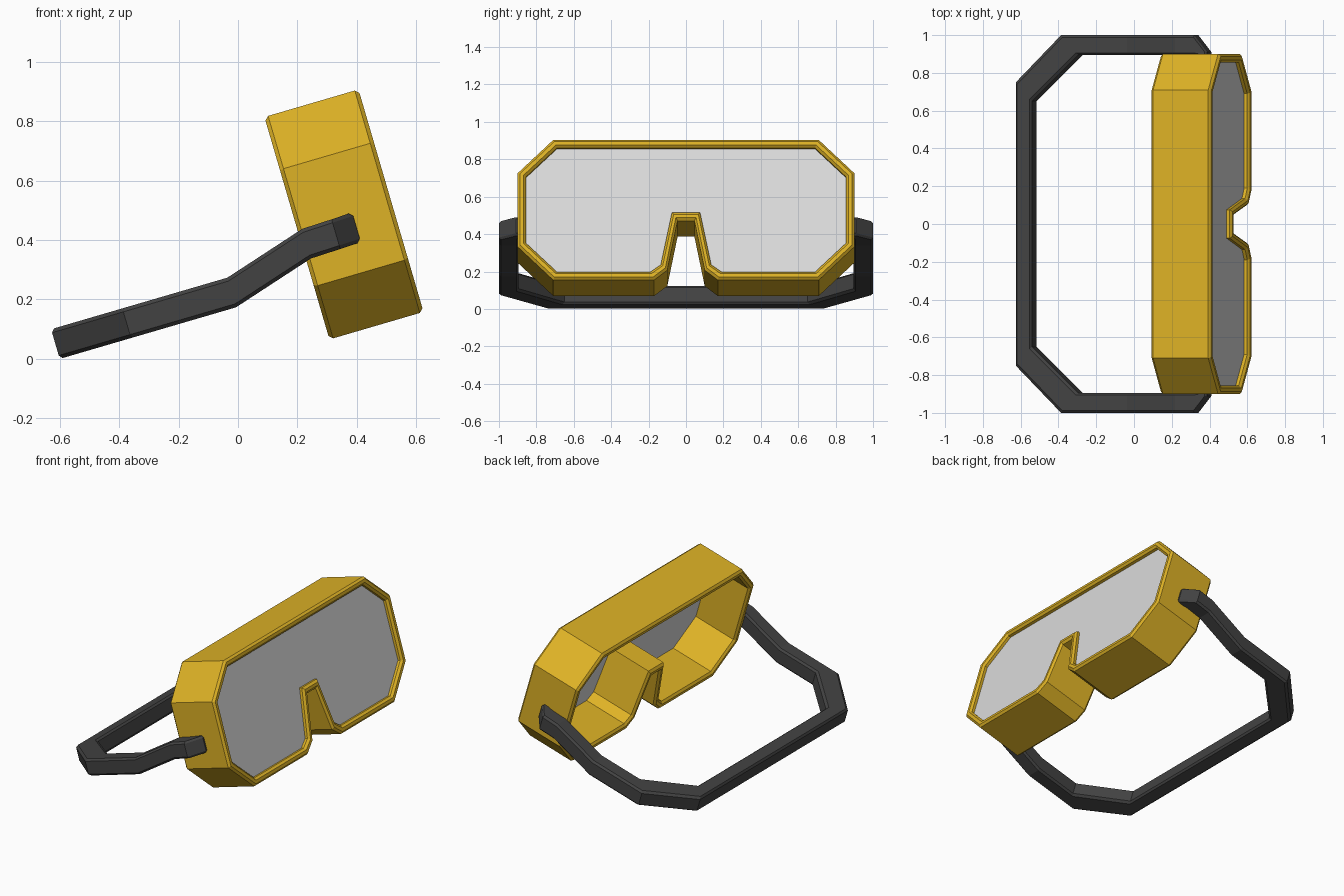
import bpy
import bmesh
import math
from mathutils import Matrix

cube = bpy.data.objects.get("Cube")
if cube:
    bpy.data.objects.remove(cube, do_unlink=True)

TILT = Matrix.Rotation(-math.radians(16.3), 4, 'Y')


def material(name, rgb, roughness):
    mat = bpy.data.materials.new(name)
    mat.use_nodes = True
    mat.diffuse_color = (*rgb, 1)
    bsdf = mat.node_tree.nodes["Principled BSDF"]
    bsdf.inputs["Base Color"].default_value = (*rgb, 1)
    bsdf.inputs["Roughness"].default_value = roughness
    return mat


def finish(name, bm, mat, origin, bevel=0):
    """Turn a bmesh into a tilted object with softened rims."""
    bmesh.ops.recalc_face_normals(bm, faces=bm.faces[:])
    mesh = bpy.data.meshes.new(name)
    bm.to_mesh(mesh)
    bm.free()
    mesh.materials.append(mat)
    obj = bpy.data.objects.new(name, mesh)
    bpy.context.collection.objects.link(obj)
    obj.matrix_world = Matrix.Translation(origin) @ TILT
    if bevel:
        mod = obj.modifiers.new("Rim bevel", 'BEVEL')
        mod.width = bevel
        mod.segments = 1
        mod.limit_method = 'ANGLE'
        mod.angle_limit = math.radians(80)
    return obj


def mirrored(half):
    """Close a half outline (y, z) across the centre plane."""
    return half + [(-y, z) for y, z in reversed(half)]


def sweep(bm, sections, closed):
    """Join matching rings of points into a tube."""
    rings = [[bm.verts.new(p) for p in ring] for ring in sections]
    pairs = list(zip(rings, rings[1:]))
    if closed:
        pairs.append((rings[-1], rings[0]))
    for a, b in pairs:
        for i in range(len(a)):
            j = (i + 1) % len(a)
            bm.faces.new((a[i], a[j], b[j], b[i]))
    if not closed:
        bm.faces.new(rings[0])
        bm.faces.new(rings[-1])


yellow = material("Yellow plastic", (0.73, 0.445, 0.019), 0.5)
grey = material("Pale grey lens", (0.71, 0.71, 0.71), 0.3)
black = material("Charcoal strap", (0.055, 0.055, 0.055), 0.8)

# Half outlines from the top edge round to the nose notch
outer = mirrored([(0.71, 0.39), (0.9, 0.205), (0.9, -0.205), (0.71, -0.39),
                  (0.17, -0.39), (0.1, -0.335), (0.045, -0.06)])
inner = mirrored([(0.69, 0.345), (0.855, 0.185), (0.855, -0.185), (0.69, -0.345),
                  (0.19, -0.345), (0.135, -0.305), (0.075, -0.013)])
CENTRE = (0.515, 0, 0.5325)
DEPTH = 0.33

# Frame: an open box that follows the outline
bm = bmesh.new()
sweep(bm, [[(0, *o), (0, *i), (-DEPTH, *i), (-DEPTH, *o)]
           for o, i in zip(outer, inner)], closed=True)
finish("goggle_frame", bm, yellow, CENTRE, 0.013)

# Lens: a thin pane set just behind the front rim
bm = bmesh.new()
sweep(bm, [[(x, y * 1.003, z) for y, z in inner] for x in (-0.03, -0.04)], closed=False)
finish("lens", bm, grey, CENTRE)

# Strap: outer (x, y), inner (x, y), base height
half_strap = [
    ((1.083, 0.91), (1.083, 0.88), 0.093),
    ((1.01, 1.0), (1.01, 0.895), 0.09),
    ((0.906, 1.0), (0.906, 0.895), 0.087),
    ((0.618, 1.0), (0.618, 0.895), 0),
    ((0.25, 1.0), (0.345, 0.895), 0),
    ((0, 0.75), (0.09, 0.65), 0),
]
strap = half_strap + [((ox, -oy), (ix, -iy), h)
                      for (ox, oy), (ix, iy), h in reversed(half_strap)]
THICK = 0.104
bm = bmesh.new()
sweep(bm, [[(*o, h), (*o, h + THICK), (*i, h + THICK), (*i, h)]
           for o, i, h in strap], closed=False)
finish("head_strap", bm, black, (-0.6, 0, 0), 0.012)
